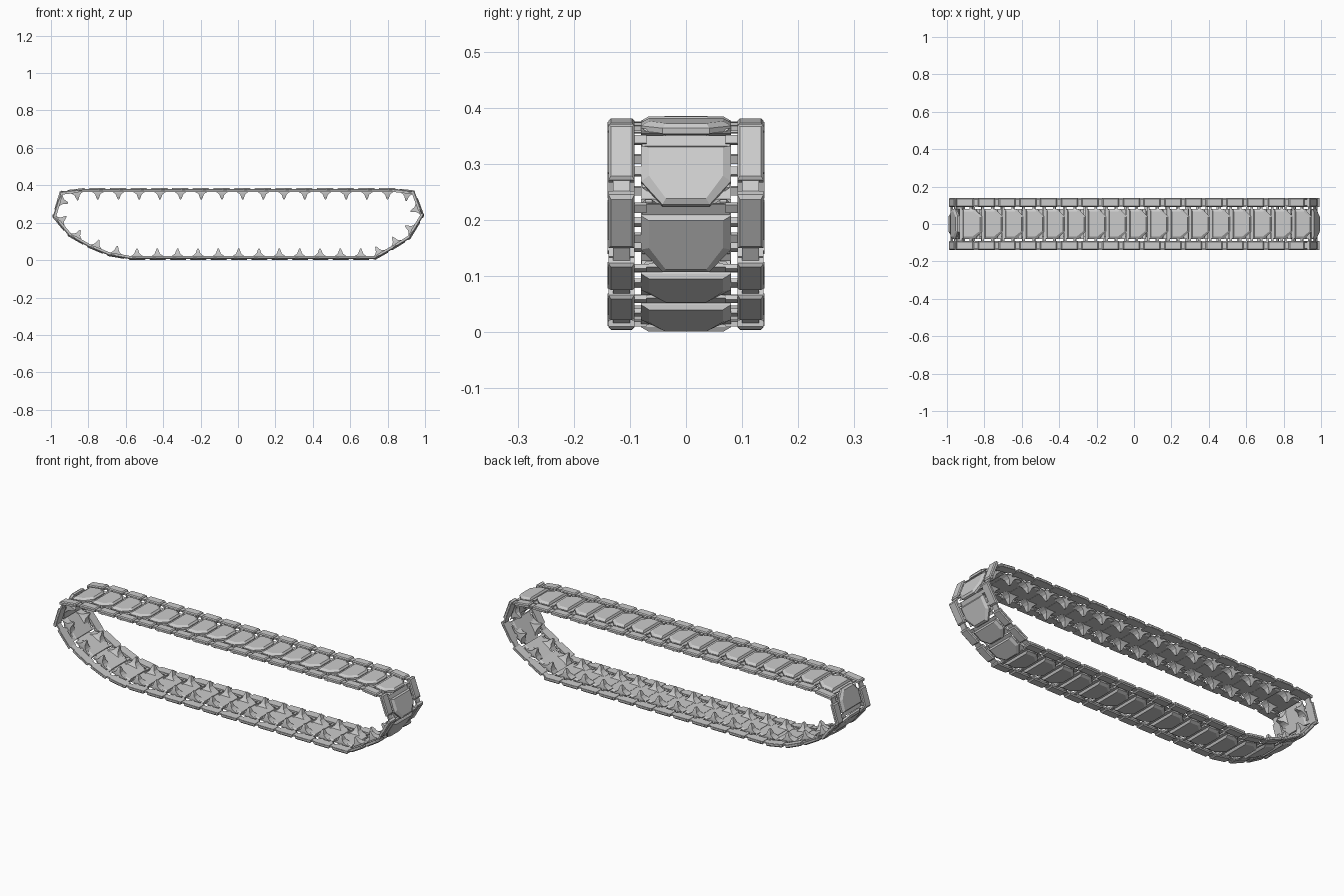
import bpy, bmesh
from mathutils import Vector, Matrix

if "Cube" in bpy.data.objects:
    bpy.data.objects.remove(bpy.data.objects["Cube"])

# Track path, clockwise seen from the front: (x, z, links to the next point)
PATH = [(-.825, .372, 15), (.835, .372, 1), (.937, .360, 1), (.982, .238, 1),
        (.912, .122, 1), (.822, .066, 1), (.73, .014, 12), (-.575, .014, 1),
        (-.69, .034, 1), (-.795, .078, 1), (-.90, .138, 1), (-.98, .235, 1),
        (-.942, .358, 1)]


def loft(bm, rings):
    """Skin a stack of equal-length rings and cap both ends."""
    vs = [[bm.verts.new(p) for p in r] for r in rings]
    n = len(vs[0])
    for a, b in zip(vs, vs[1:]):
        for i in range(n):
            j = (i + 1) % n
            bm.faces.new((a[i], a[j], b[j], b[i]))
    bm.faces.new(vs[0][::-1])
    bm.faces.new(vs[-1])


def rect(u0, u1, v0, v1, w):
    return [(u0, v0, w), (u1, v0, w), (u1, v1, w), (u0, v1, w)]


def shield(u0, um, u1, wide, narrow, w):
    """Plate outline with both leading corners cut off."""
    return [(u0, -wide, w), (um, -wide, w), (u1, -narrow, w),
            (u1, narrow, w), (um, wide, w), (u0, wide, w)]


def link_mesh(L):
    bm = bmesh.new()
    # outer shield plate with bevelled rim
    loft(bm, [shield(-.26 * L, .26 * L, .60 * L, .080, .042, -.005),
              shield(-.26 * L, .26 * L, .60 * L, .080, .042, .005),
              shield(-.22 * L, .20 * L, .53 * L, .066, .036, .013)])
    # inner tail slab reaching under the previous plate
    loft(bm, [rect(-.40 * L, .40 * L, -.064, .064, -.008),
              rect(-.42 * L, .34 * L, -.078, .078, .001)])
    for s in (-1, 1):
        # side pad with raised tread
        a, b = sorted((s * .092, s * .138))
        loft(bm, [rect(-.58 * L, .24 * L, a, b, -.008),
                  rect(-.58 * L, .24 * L, a, b, .004),
                  rect(-.53 * L, .19 * L, a + .004, b - .004, .009)])
        # outer lip of the pad
        a, b = sorted((s * .136, s * .140))
        loft(bm, [rect(-.46 * L, .12 * L, a, b, -.006),
                  rect(-.46 * L, .12 * L, a, b, .003)])
        # connectors between pad and plate
        for u0, u1 in ((-.42, -.30), (.04, .16)):
            a, b = sorted((s * .070, s * .095))
            loft(bm, [rect(u0 * L, u1 * L, a, b, -.005),
                      rect(u0 * L, u1 * L, a, b, .004)])
        # hinge block bridging to the next pad
        a, b = sorted((s * .100, s * .130))
        loft(bm, [rect(.18 * L, .48 * L, a, b, -.006),
                  rect(.18 * L, .48 * L, a, b, .002)])
        # curved guide horn on the inner side
        c = .18 * L
        rings = []
        for w, h, yi, yo in ((-.004, .040, .036, .080), (-.012, .024, .042, .080),
                             (-.022, .013, .049, .079), (-.034, .009, .055, .077),
                             (-.048, .003, .061, .072)):
            a, b = sorted((s * yi, s * yo))
            rings.append(rect(c - h, c + h, a, b, w))
        loft(bm, rings)
    bmesh.ops.recalc_face_normals(bm, faces=bm.faces)
    return bm


# Lay the links along the path
count = 0
for k, (x0, z0, n) in enumerate(PATH):
    x1, z1, _ = PATH[(k + 1) % len(PATH)]
    p, q = Vector((x0, 0, z0)), Vector((x1, 0, z1))
    t = (q - p).normalized()
    out = Vector((-t.z, 0, t.x))
    L = (q - p).length / n
    bm = link_mesh(L)
    me = bpy.data.meshes.new("track_link")
    bm.to_mesh(me)
    bm.free()
    for i in range(n):
        ob = bpy.data.objects.new("track_link_%02d" % count, me)
        c = p.lerp(q, (i + .5) / n)
        rot = Matrix((t, Vector((0, 1, 0)), out)).transposed().to_4x4()
        ob.matrix_world = Matrix.Translation(c) @ rot
        bpy.context.collection.objects.link(ob)
        count += 1
